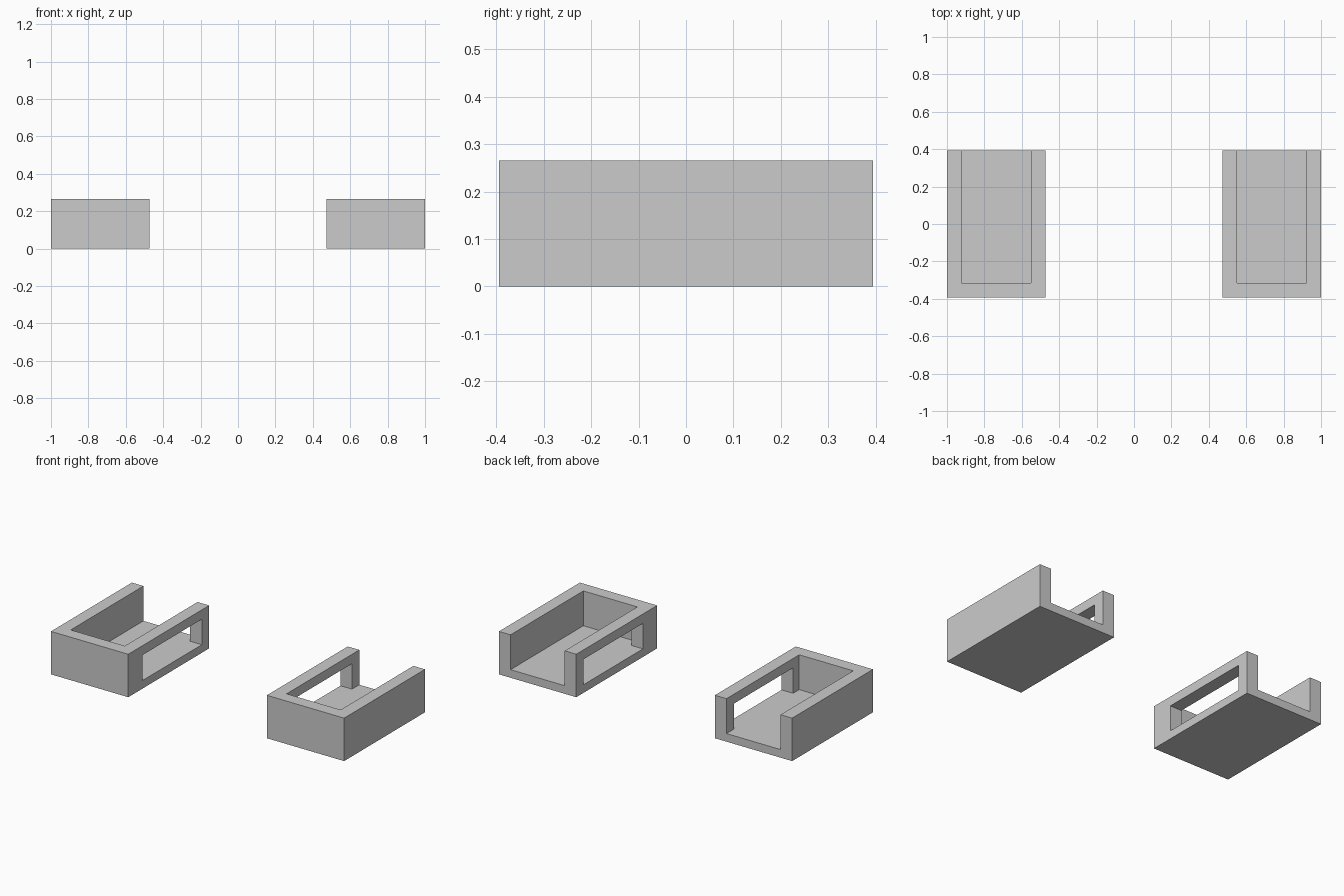
import bpy
import bmesh
from mathutils import Vector

if "Cube" in bpy.data.objects:
    bpy.data.objects.remove(bpy.data.objects["Cube"])

# Outer extents of the right-hand tray; the left one is its mirror image
X0, X1 = 0.473, 1.0
Y0, Y1 = -0.394, 0.394
HEIGHT, WALL, FLOOR = 0.265, 0.079, 0.05


def box(name, lo, hi):
    lo, hi = Vector(lo), Vector(hi)
    bm = bmesh.new()
    bmesh.ops.create_cube(bm, size=1)
    for v in bm.verts:
        v.co = Vector([(c + 0.5) * (b - a) + a for c, a, b in zip(v.co, lo, hi)])
    mesh = bpy.data.meshes.new(name)
    bm.to_mesh(mesh)
    bm.free()
    obj = bpy.data.objects.new(name, mesh)
    bpy.context.collection.objects.link(obj)
    return obj


def cut(target, cutter):
    mod = target.modifiers.new("cut", 'BOOLEAN')
    mod.operation = 'DIFFERENCE'
    mod.solver = 'EXACT'
    mod.object = cutter
    bpy.context.view_layer.objects.active = target
    bpy.ops.object.modifier_apply(modifier=mod.name)
    bpy.data.objects.remove(cutter)


# Tray body
tray = box("right_tray", (X0, Y0, 0), (X1, Y1, HEIGHT))

# Cavity, open at the top and back
cut(tray, box("cavity_cutter", (X0 + WALL, Y0 + WALL, FLOOR),
              (X1 - WALL, Y1 + 0.1, HEIGHT + 0.1)))

# Window through the inner side wall, level with the floor
cut(tray, box("window_cutter", (X0 - 0.1, -0.256, FLOOR),
              (X0 + WALL + 0.1, 0.323, 0.207)))

# Mirrored left tray
left = tray.copy()
left.data = tray.data.copy()
left.name = "left_tray"
bpy.context.collection.objects.link(left)
for v in left.data.vertices:
    v.co.x *= -1
left.data.flip_normals()
